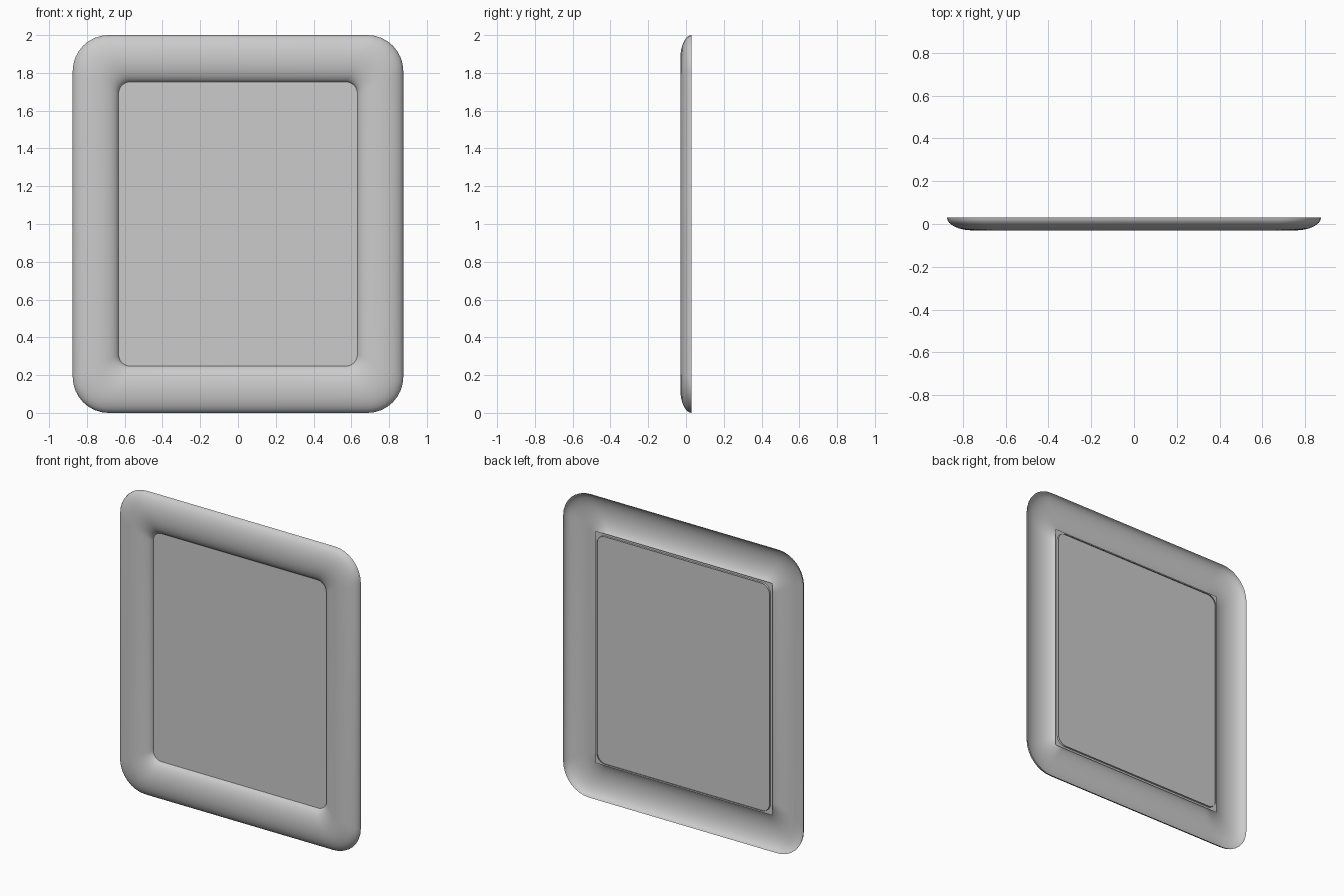
import bpy, bmesh
from math import sin, cos, pi

if "Cube" in bpy.data.objects:
    bpy.data.objects.remove(bpy.data.objects["Cube"])

CORNER, PROFILE = 8, 16


def rounded_loop(hw, hh, r, y):
    """Points of a rounded rectangle standing in the XZ plane, centred on z = 1."""
    pts = []
    for q, (sx, sz) in enumerate([(1, 1), (-1, 1), (-1, -1), (1, -1)]):
        for i in range(CORNER + 1):
            a = (q + i / CORNER) * pi / 2
            pts.append((sx * (hw - r) + r * cos(a), y, 1 + sz * (hh - r) + r * sin(a)))
    return pts


def make_object(name, bm):
    mesh = bpy.data.meshes.new(name)
    bm.to_mesh(mesh)
    bm.free()
    obj = bpy.data.objects.new(name, mesh)
    bpy.context.collection.objects.link(obj)
    return obj


# Frame: half-round moulding, hollow behind, lofted from outer rim to inner rim
bm = bmesh.new()
loops = []
for k in range(PROFILE + 1):
    a = pi * k / PROFILE
    t = (1 - cos(a)) / 2
    pts = rounded_loop(0.875 - 0.245 * t, 1 - 0.25 * t, 0.19 - 0.13 * t, 0.03 - 0.06 * sin(a))
    loops.append([bm.verts.new(p) for p in pts])
for a, b in zip(loops, loops[1:]):
    n = len(a)
    for i in range(n):
        j = (i + 1) % n
        bm.faces.new((a[i], a[j], b[j], b[i]))
for f in bm.faces:
    f.smooth = True
# make the moulding face the front
bm.normal_update()
if sum(f.normal.y * f.calc_area() for f in bm.faces) > 0:
    bmesh.ops.reverse_faces(bm, faces=bm.faces[:])
make_object("frame", bm)

# Panel: flat square-cornered sheet tucked behind the frame's inner rim
bm = bmesh.new()
bm.faces.new([bm.verts.new((x, 0.02, z)) for x, z in
              [(-0.645, 0.235), (0.645, 0.235), (0.645, 1.765), (-0.645, 1.765)]])
make_object("panel", bm)
